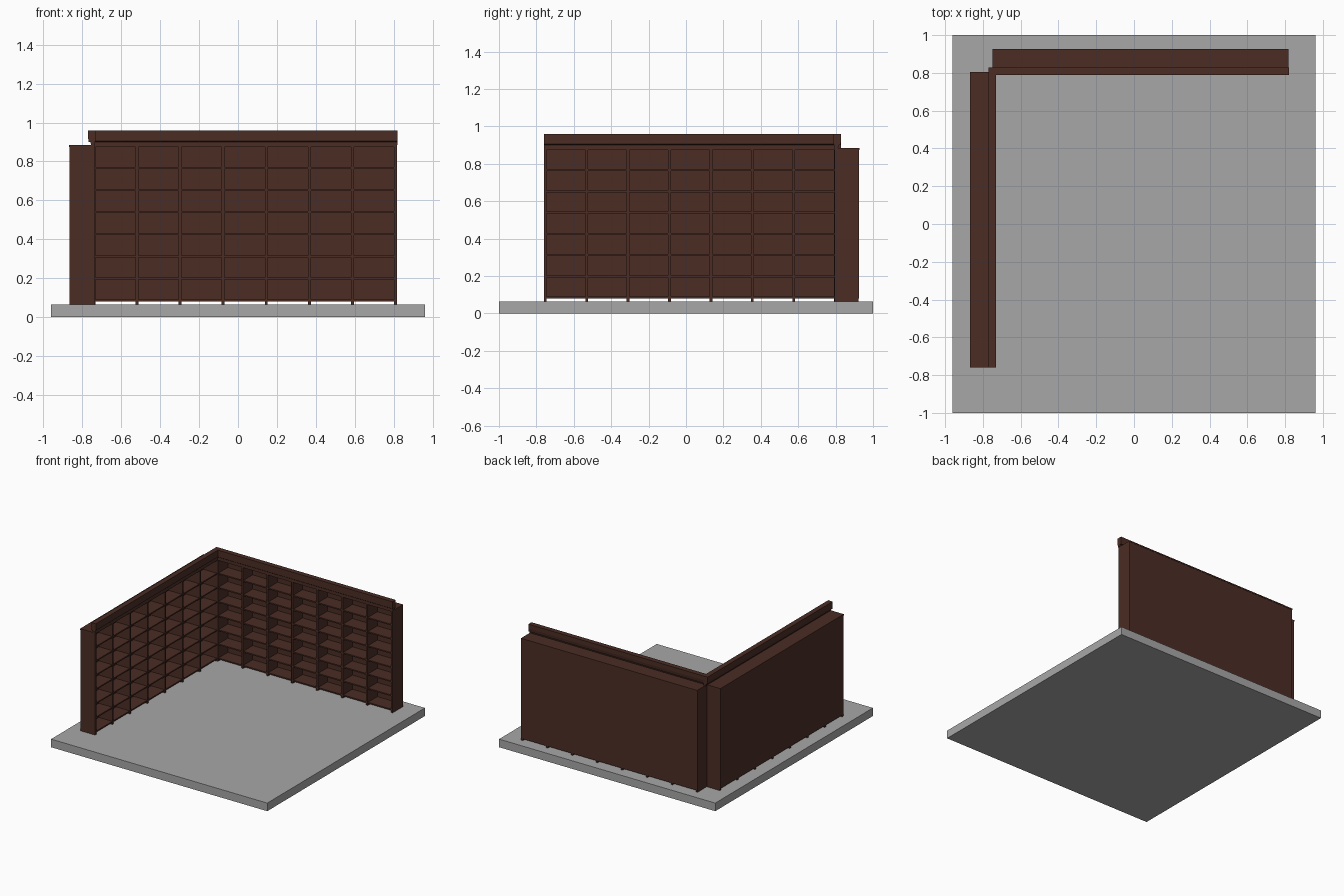
import bpy, bmesh, math
from mathutils import Matrix, Vector

cube = bpy.data.objects.get("Cube")
if cube:
    bpy.data.objects.remove(cube, do_unlink=True)


def material(name, rgb):
    m = bpy.data.materials.new(name)
    m.use_nodes = True
    m.diffuse_color = (*rgb, 1)
    m.node_tree.nodes["Principled BSDF"].inputs["Base Color"].default_value = (*rgb, 1)
    return m


wood = material("dark brown wood", (0.07, 0.026, 0.018))
grey = material("grey floor", (0.39, 0.39, 0.39))


def finish(name, bm, mat, matrix):
    bmesh.ops.recalc_face_normals(bm, faces=bm.faces)
    mesh = bpy.data.meshes.new(name)
    bm.to_mesh(mesh)
    bm.free()
    mesh.materials.append(mat)
    obj = bpy.data.objects.new(name, mesh)
    obj.matrix_world = matrix
    bpy.context.collection.objects.link(obj)


def boxes(name, spans, mat, matrix=Matrix()):
    """One object made of boxes given as (low corner, high corner)."""
    bm = bmesh.new()
    for low, high in spans:
        low, high = Vector(low), Vector(high)
        place = Matrix.Translation((low + high) / 2) @ Matrix.Diagonal((*(high - low), 1))
        bmesh.ops.create_cube(bm, size=1, matrix=place)
    finish(name, bm, mat, matrix)


def moulding(name, profile, start, end, matrix):
    """Sweep a depth/height profile along the length of a bookcase."""
    bm = bmesh.new()
    face = bm.faces.new([bm.verts.new((start, d, z)) for d, z in profile])
    out = bmesh.ops.extrude_face_region(bm, geom=[face])
    moved = [v for v in out["geom"] if isinstance(v, bmesh.types.BMVert)]
    bmesh.ops.translate(bm, verts=moved, vec=(end - start, 0, 0))
    finish(name, bm, mat=wood, matrix=matrix)


FLOOR, BASE, TOP = 0.065, 0.08, 0.885
LENGTH, DEPTH, BOARD = 1.565, 0.128, 0.015
BAYS, ROWS = 7, 7
CROWN = [(-0.006, 0.96), (0.034, 0.96), (0.034, 0.925), (0.03, 0.9),
         (0.022, 0.9), (0.018, TOP), (0.0, TOP), (0.0, 0.9), (-0.006, 0.905)]


def bookcase(side, matrix, crown_start, crown_end):
    # Uprights reach the floor
    step = (LENGTH - BOARD) / BAYS
    boxes(side + "_uprights",
          [((i * step, 0, FLOOR), (i * step + BOARD, DEPTH, TOP - 0.002))
           for i in range(BAYS + 1)], wood, matrix)
    # Shelves sit between the uprights, just behind their front edges
    rise = (TOP - 0.01 - BASE) / ROWS
    boxes(side + "_shelves",
          [((i * step + BOARD, 0.003, BASE + j * rise),
            ((i + 1) * step, DEPTH - 0.006, BASE + j * rise + 0.01))
           for i in range(BAYS) for j in range(ROWS)], wood, matrix)
    # Back and top boards
    boxes(side + "_back_panel",
          [((0.002, DEPTH - 0.006, BASE), (LENGTH - 0.002, DEPTH + 0.002, TOP - 0.01))],
          wood, matrix)
    boxes(side + "_top_board",
          [((0, 0, TOP - 0.01), (LENGTH, DEPTH + 0.004, TOP))], wood, matrix)
    moulding(side + "_cornice", CROWN, crown_start, crown_end, matrix)


# Floor slab
boxes("floor", [((-0.96, -1, 0), (0.96, 1, FLOOR))], grey)

# Two matching bookcases forming a corner
bookcase("back_bookcase", Matrix.Translation((-0.748, 0.795, 0)), 0, LENGTH + 0.003)
bookcase("right_bookcase",
         Matrix.Translation((-0.737, -0.76, 0)) @ Matrix.Rotation(math.radians(90), 4, "Z"),
         0, LENGTH + 0.023)
